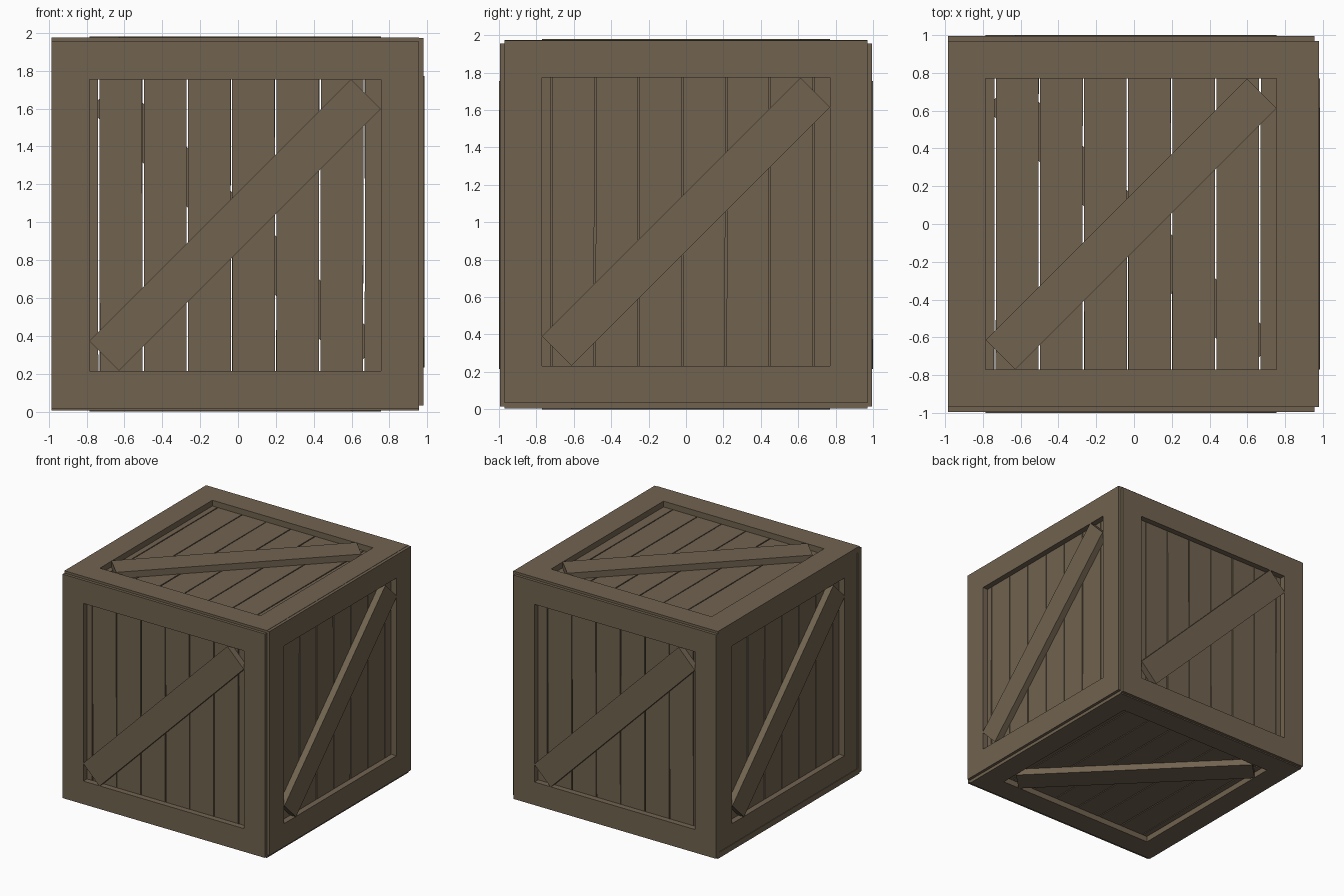
import bpy, bmesh, random
from mathutils import Matrix, Vector

if "Cube" in bpy.data.objects:
    bpy.data.objects.remove(bpy.data.objects["Cube"])

random.seed(4)
wood = bpy.data.materials.new("weathered_brown_wood")
wood.diffuse_color = (0.165, 0.125, 0.08, 1)
wood.use_nodes = True
wood.node_tree.nodes["Principled BSDF"].inputs["Base Color"].default_value = wood.diffuse_color


def prisms(name, outlines, low, high, matrix):
    """One object made of flat outlines extruded along the panel normal."""
    bm = bmesh.new()
    for pts in outlines:
        a = [bm.verts.new(matrix @ Vector((u, v, low))) for u, v in pts]
        b = [bm.verts.new(matrix @ Vector((u, v, high))) for u, v in pts]
        bm.faces.new(a[::-1])
        bm.faces.new(b)
        n = len(pts)
        for i in range(n):
            j = (i + 1) % n
            bm.faces.new((a[i], a[j], b[j], b[i]))
    bmesh.ops.recalc_face_normals(bm, faces=bm.faces[:])
    mesh = bpy.data.meshes.new(name)
    bm.to_mesh(mesh)
    bm.free()
    mesh.materials.append(wood)
    ob = bpy.data.objects.new(name, mesh)
    bpy.context.collection.objects.link(ob)


OUT, INN = 0.97, 0.77     # frame half sizes
DEPTH = 0.05              # frame thickness in front of the planks
PITCH, GAP = 0.2335, 0.008

# Two mitred L-shaped frame halves
corner = [(-OUT, OUT), (OUT, OUT), (OUT, -OUT), (INN, -INN), (INN, INN), (-INN, INN)]
opposite = [(-u, -v) for u, v in corner]

# Diagonal brace touching the frame opening with square ends
s = 0.613
brace = [(s, INN), (INN, s), (-s, -INN), (-INN, -s)]

X, Y, Z = Vector((1, 0, 0)), Vector((0, 1, 0)), Vector((0, 0, 1))
panels = {  # right direction, up direction, centre of the outer frame face
    "front": (X, Z, (-0.015, -0.995, 0.985)),
    "back": (X, -Z, (-0.015, 0.995, 0.985)),
    "top": (X, Y, (-0.015, 0, 1.975)),
    "bottom": (X, -Y, (-0.015, 0, 0.005)),
    "right": (Y, Z, (0.98, 0, 1.0025)),
    "left": (-Y, Z, (-0.98, 0, 1.0025)),
}

for side, (u, v, centre) in panels.items():
    m = Matrix((u, v, u.cross(v))).transposed().to_4x4()
    m.translation = centre
    prisms(side + "_frame_upper", [corner], -DEPTH, 0, m)
    prisms(side + "_frame_lower", [opposite], -DEPTH, 0, m)
    prisms(side + "_brace", [brace], -DEPTH, 0.005, m)

    # Eight upright planks, each leaning very slightly
    planks = []
    for i in range(8):
        l = max(-0.72 + PITCH * (i - 1) + GAP / 2, -0.92)
        r = min(-0.72 + PITCH * i - GAP / 2, 0.92)
        t = random.uniform(-0.002, 0.002)
        planks.append([(l - t, -0.92), (r - t, -0.92), (r + t, 0.92), (l + t, 0.92)])
    prisms(side + "_planks", planks, -DEPTH - 0.03, -DEPTH, m)
